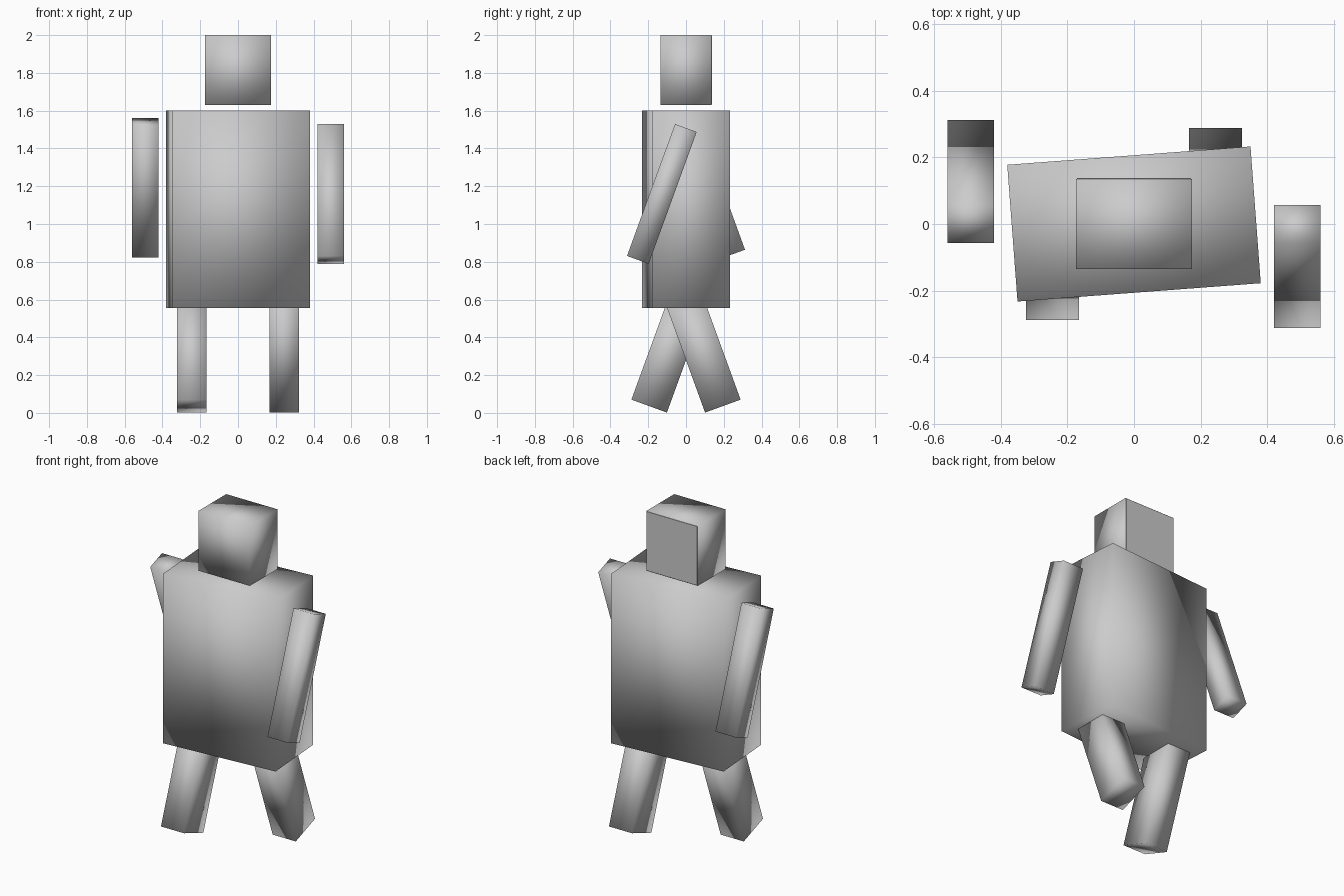
import bpy
from math import radians
from mathutils import Matrix, Vector

cube = bpy.data.objects.get("Cube")
if cube:
    bpy.data.objects.remove(cube, do_unlink=True)

grey = bpy.data.materials.new("plain_grey")
grey.use_nodes = True
colour = (0.6, 0.6, 0.6, 1)
grey.diffuse_color = colour
grey.node_tree.nodes["Principled BSDF"].inputs["Base Color"].default_value = colour


def box(name, size, centre, tilt=0, turn=0, smooth=True):
    """Box with softly shaded faces, tilted about x or turned about z."""
    bpy.ops.mesh.primitive_cube_add(size=1)
    ob = bpy.context.object
    ob.name = name
    ob.data.transform(Matrix.Diagonal((*size, 1)))
    ob.location = centre
    ob.rotation_euler = (radians(tilt), 0, radians(turn))
    ob.data.materials.append(grey)
    for face in ob.data.polygons:
        face.use_smooth = smooth
    return ob


def limb(name, size, foot, tilt):
    """Box that swings about x, placed by the middle of its lower end."""
    up = Matrix.Rotation(radians(tilt), 3, 'X') @ Vector((0, 0, size[2] / 2))
    return box(name, size, Vector(foot) + up, tilt=tilt)


# Torso, turned slightly
box("torso", (0.733, 0.412, 1.045), (0, 0, 1.078), turn=4.3)

# Head with a flat plate on its back
box("head", (0.35, 0.27, 0.37), (0, 0, 1.815))
box("head_back_plate", (0.344, 0.006, 0.364), (0, 0.135, 1.815), smooth=False)

# Arms and legs swing in opposite directions
swing = 20
for side, s, hand_z in (("left", 1, 0.81), ("right", -1, 0.843)):
    limb(side + "_arm", (0.14, 0.122, 0.743), (0.49 * s, -0.255 * s, hand_z), -swing * s)
    limb(side + "_leg", (0.158, 0.2, 0.6), (0.245 * s, 0.195 * s, 0.036), swing * s)
